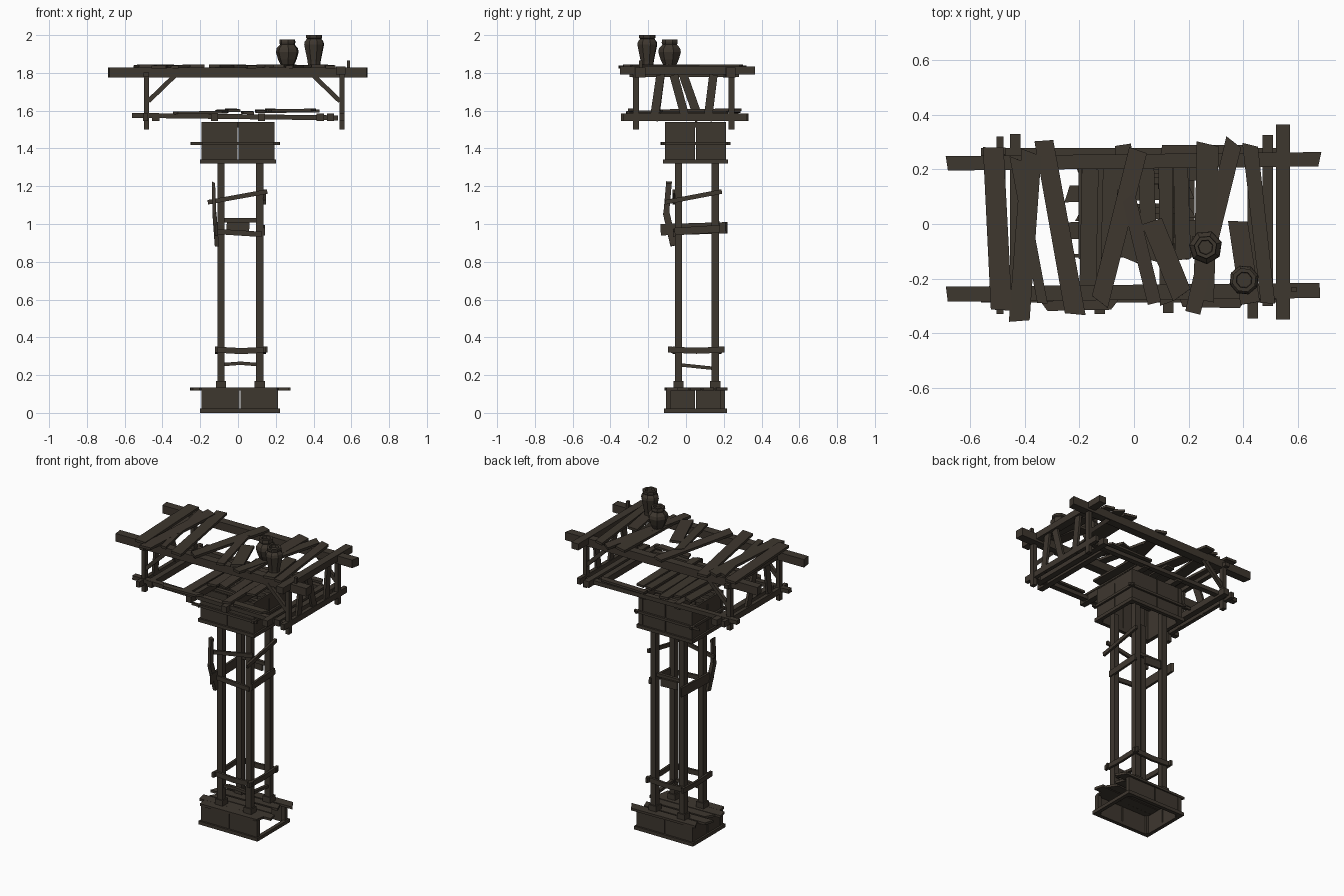
import bpy, bmesh, math, random
from mathutils import Vector
random.seed(4)
wood = bpy.data.materials.new("dark weathered wood")
wood.diffuse_color = (0.048, 0.038, 0.028, 1)

def finish(bm, name):
    bmesh.ops.recalc_face_normals(bm, faces=bm.faces)
    me = bpy.data.meshes.new(name)
    bm.to_mesh(me)
    bm.free()
    me.materials.append(wood)
    ob = bpy.data.objects.new(name, me)
    bpy.context.collection.objects.link(ob)
    return ob

def beam(name, p, q, w, h, up=(0, 0, 1), rough=0.0, bow=0.0):
    """Bar from p to q: w across, h along 'up', ragged ends, optional sag in the middle."""
    p, q, up = Vector(p), Vector(q), Vector(up)
    d = (q - p).normalized()
    side = up.cross(d).normalized()
    up = d.cross(side)
    bm = bmesh.new()
    rings = []
    for t in ((0, 0.5, 1) if bow else (0, 1)):
        c = p.lerp(q, t) + up * (bow if t == 0.5 else 0)
        skew = random.uniform(-rough, rough)
        k = 1 + random.uniform(-rough, rough) * 4
        rings.append([bm.verts.new(c + side * (a * w * k / 2) + up * (b * h / 2) + d * (a * skew))
                      for a, b in ((-1, -1), (1, -1), (1, 1), (-1, 1))])
    for r, s in zip(rings, rings[1:]):
        for i in range(4):
            bm.faces.new((r[i], r[(i + 1) % 4], s[(i + 1) % 4], s[i]))
    bm.faces.new(rings[0])
    bm.faces.new(rings[-1])
    return finish(bm, name)

def box(name, x0, x1, y0, y1, z0, z1):
    return beam(name, (x0, (y0 + y1) / 2, (z0 + z1) / 2), (x1, (y0 + y1) / 2, (z0 + z1) / 2), y1 - y0, z1 - z0)

def crate(name, x0, x1, y0, y1, z0, z1, sides):
    """Open box of thin walls with corner battens and bottom rails."""
    t, e = 0.012, 0.012
    xm, ym = (x0 + x1) / 2, (y0 + y1) / 2
    for s, y in (("front", y0), ("back", y1 - t)):
        if s in sides:
            for a, b in ((x0, xm - 0.003), (xm + 0.003, x1)):
                box(f"{name}_{s}_panel", a, b, y, y + t, z0, z1)
    for s, x in (("left", x0), ("right", x1 - t)):
        if s in sides:
            for a, b in ((y0, ym - 0.003), (ym + 0.003, y1)):
                box(f"{name}_{s}_panel", x, x + t, a, b, z0, z1)
    for x in (x0 + e, x1 - e):
        for y in (y0 + e, y1 - e):
            box(name + "_corner", x - 0.014, x + 0.014, y - 0.014, y + 0.014, z0, z1)
    for y in (y0, y1):
        box(name + "_bottom_rail", x0 - e, x1 + e, y - e, y + e, z0, z0 + 0.022)
    for x in (x0, x1):
        box(name + "_bottom_rail", x - e, x + e, y0 - e, y1 + e, z0, z0 + 0.022)

# base crate with an open right side, and ragged lid planks
crate("base", -0.19, 0.21, -0.105, 0.205, 0, 0.125, ("front", "back", "left"))
for i, y in enumerate((-0.085, -0.025, 0.04, 0.11, 0.18)):
    beam("base_lid_plank", (-0.2 - 0.045 * (i % 2), y, 0.127), (0.21 + 0.05 * (i % 3 == 1), y + 0.01, 0.127),
         0.06, 0.015, rough=0.02)

# four tower posts with feet
PX, PY = (-0.09, 0.115), (-0.04, 0.155)
for x in PX:
    for y in PY:
        beam("tower_post", (x, y, 0.12), (x, y, 1.36), 0.038, 0.038, (0, 1, 0))
        box("post_foot", x - 0.027, x + 0.027, y - 0.027, y + 0.027, 0.13, 0.17)

# cross bars between the posts
for y in (-0.065, 0.18):
    beam("low_bar", (-0.12, y, 0.335), (0.155, y, 0.335), 0.015, 0.032, bow=-0.008)
for x in (-0.115, 0.14):
    beam("low_side_bar", (x, -0.095, 0.335), (x, 0.205, 0.335), 0.015, 0.032, bow=-0.006)
beam("thin_low_bar", (-0.09, -0.04, 0.255), (0.115, -0.04, 0.255), 0.02, 0.018, bow=0.008)
beam("thin_side_bar", (0.115, -0.04, 0.255), (0.115, 0.155, 0.235), 0.02, 0.018)
beam("slanted_front_bar", (-0.16, -0.065, 1.115), (0.155, -0.065, 1.172), 0.015, 0.024)
beam("slanted_side_bar", (0.14, -0.11, 1.115), (0.14, 0.19, 1.172), 0.015, 0.024)
beam("mid_front_bar", (-0.11, -0.06, 0.96), (0.125, -0.06, 0.945), 0.015, 0.028)
beam("mid_back_bar", (-0.1, 0.155, 1.02), (0.125, 0.155, 1.02), 0.02, 0.022)
beam("mid_back_plank", (-0.06, 0.17, 0.99), (0.06, 0.17, 0.985), 0.015, 0.05)
beam("mid_side_plank", (-0.115, -0.12, 0.97), (-0.115, 0.215, 0.98), 0.015, 0.06, rough=0.015)
beam("mid_right_bar", (0.135, -0.06, 0.96), (0.135, 0.18, 0.975), 0.015, 0.04)
beam("leaning_plank", (-0.112, -0.065, 0.885), (-0.125, -0.105, 1.06), 0.022, 0.035, (0, 1, 0))
beam("leaning_plank_tip", (-0.125, -0.105, 1.05), (-0.13, -0.09, 1.22), 0.018, 0.03, (0, 1, 0), rough=0.01)

# head crate with outer straps
crate("head", -0.19, 0.19, -0.11, 0.21, 1.32, 1.54, ("front", "back", "left", "right"))
for y in (-0.116, 0.216):
    beam("head_strap", (-0.25, y, 1.425), (0.22, y, 1.425), 0.014, 0.016, rough=0.004)
for x in (-0.196, 0.196):
    beam("head_side_strap", (x, -0.13, 1.425), (x, 0.235, 1.425), 0.014, 0.016, rough=0.004)
for y in (-0.06, 0.05, 0.16):
    beam("head_inner_joist", (-0.19, y, 1.525), (0.19, y, 1.525), 0.025, 0.03)

# lower deck frame
for y in (-0.27, 0.26):
    beam("deck_long_beam", (-0.56, y, 1.575), (0.53, y, 1.562), 0.035, 0.026)
for x, a, b in ((-0.435, -0.29, 0.33), (-0.125, -0.33, 0.27), (0.125, -0.325, 0.27), (0.435, -0.345, 0.25), (0.49, -0.3, 0.325)):
    beam("deck_joist", (x, a, 1.565), (x, b, 1.565), 0.038, 0.04)
for x in (-0.49, 0.55):
    beam("deck_end_beam", (x, -0.33, 1.565), (x, 0.32, 1.565), 0.025, 0.038)
# lower deck planks: (x0, y0, x1, y1, width)
for i, (a, b, c, d, w) in enumerate((
        (-0.17, -0.28, -0.16, 0.21, 0.06), (-0.09, -0.14, -0.08, 0.22, 0.065), (-0.02, -0.13, -0.04, 0.29, 0.06),
        (0.055, -0.13, 0.045, 0.22, 0.06), (0.12, -0.29, 0.115, 0.22, 0.05), (0.18, -0.13, 0.17, 0.23, 0.055),
        (-0.33, -0.3, -0.07, -0.295, 0.035), (0.1, 0.27, 0.42, 0.27, 0.04), (0.17, -0.28, 0.4, -0.285, 0.045))):
    beam("deck_plank", (a, b, 1.588 + 0.006 * (i % 3)), (c, d, 1.592 + 0.006 * (i % 3)), w, 0.014, rough=0.015)

# roof posts and diagonal braces
for x, s in ((-0.485, 1), (0.55, -1)):
    for y in (-0.265, 0.24):
        beam("roof_post", (x, y, 1.5), (x, y, 1.81), 0.026, 0.032, (0, 1, 0))
        beam("roof_brace", (x + s * 0.01, y, 1.65), (x + s * 0.15, y, 1.785), 0.022, 0.024)
# leaning end slats
for x, a, b in ((0.55, -0.17, -0.135), (0.55, 0.0, -0.065), (0.55, 0.115, 0.145), (-0.485, 0.07, -0.015), (-0.485, -0.165, -0.135)):
    beam("end_slat", (x, a, 1.55), (x, b, 1.79), 0.045, 0.016, (1, 0, 0), rough=0.008)

# roof beams
beam("roof_beam_front", (-0.685, -0.257, 1.802), (0.68, -0.243, 1.802), 0.055, 0.052, rough=0.006)
beam("roof_beam_back", (-0.685, 0.222, 1.802), (0.68, 0.237, 1.802), 0.052, 0.052, rough=0.006)
beam("roof_end_beam", (0.545, -0.35, 1.812), (0.545, 0.365, 1.812), 0.05, 0.042)
beam("roof_left_tie", (-0.485, -0.3, 1.79), (-0.485, 0.28, 1.79), 0.03, 0.025)
beam("roof_peg", (0.585, -0.24, 1.8), (0.585, -0.24, 1.865), 0.018, 0.018, (0, 1, 0))
# roof planks: (x0, y0, x1, y1, width)
for i, (a, b, c, d, w) in enumerate((
        (-0.515, 0.28, -0.485, -0.315, 0.08), (-0.375, 0.262, -0.42, -0.355, 0.072), (-0.33, 0.305, -0.215, -0.33, 0.07),
        (-0.435, 0.24, -0.335, -0.29, 0.036), (0.015, 0.27, -0.125, -0.285, 0.068), (-0.02, 0.1, 0.075, -0.29, 0.05),
        (0.065, 0.01, 0.175, -0.26, 0.08), (0.27, 0.293, 0.255, -0.28, 0.078), (0.365, 0.3, 0.215, -0.325, 0.06),
        (0.425, 0.29, 0.49, -0.29, 0.055), (0.38, 0.01, 0.425, -0.29, 0.075))):
    beam("roof_plank", (a, b, 1.832 + 0.005 * (i % 2)), (c, d, 1.832 + 0.005 * ((i + 1) % 2)), w, 0.016, rough=0.015)

# clay jars, low-sided lathe shapes
def jar(name, x, y, n, profile):
    bm = bmesh.new()
    rings = [[bm.verts.new((x + r * math.cos(k * math.tau / n + 0.3), y + r * math.sin(k * math.tau / n + 0.3), z))
              for k in range(n)] for r, z in profile]
    for r, s in zip(rings, rings[1:]):
        for i in range(n):
            bm.faces.new((r[i], r[(i + 1) % n], s[(i + 1) % n], s[i]))
    bm.faces.new(rings[0])
    bm.faces.new(rings[-1])
    finish(bm, name)

jar("squat_jar", 0.262, -0.085, 7, ((0.034, 1.838), (0.05, 1.87), (0.062, 1.91), (0.058, 1.93), (0.04, 1.95),
                                   (0.044, 1.96), (0.042, 1.976), (0.028, 1.976), (0.026, 1.96)))
jar("tall_jar", 0.403, -0.205, 8, ((0.034, 1.838), (0.036, 1.86), (0.055, 1.95), (0.052, 1.965), (0.04, 1.98),
                                  (0.045, 1.985), (0.045, 2.0), (0.03, 2.0), (0.028, 1.985)))
